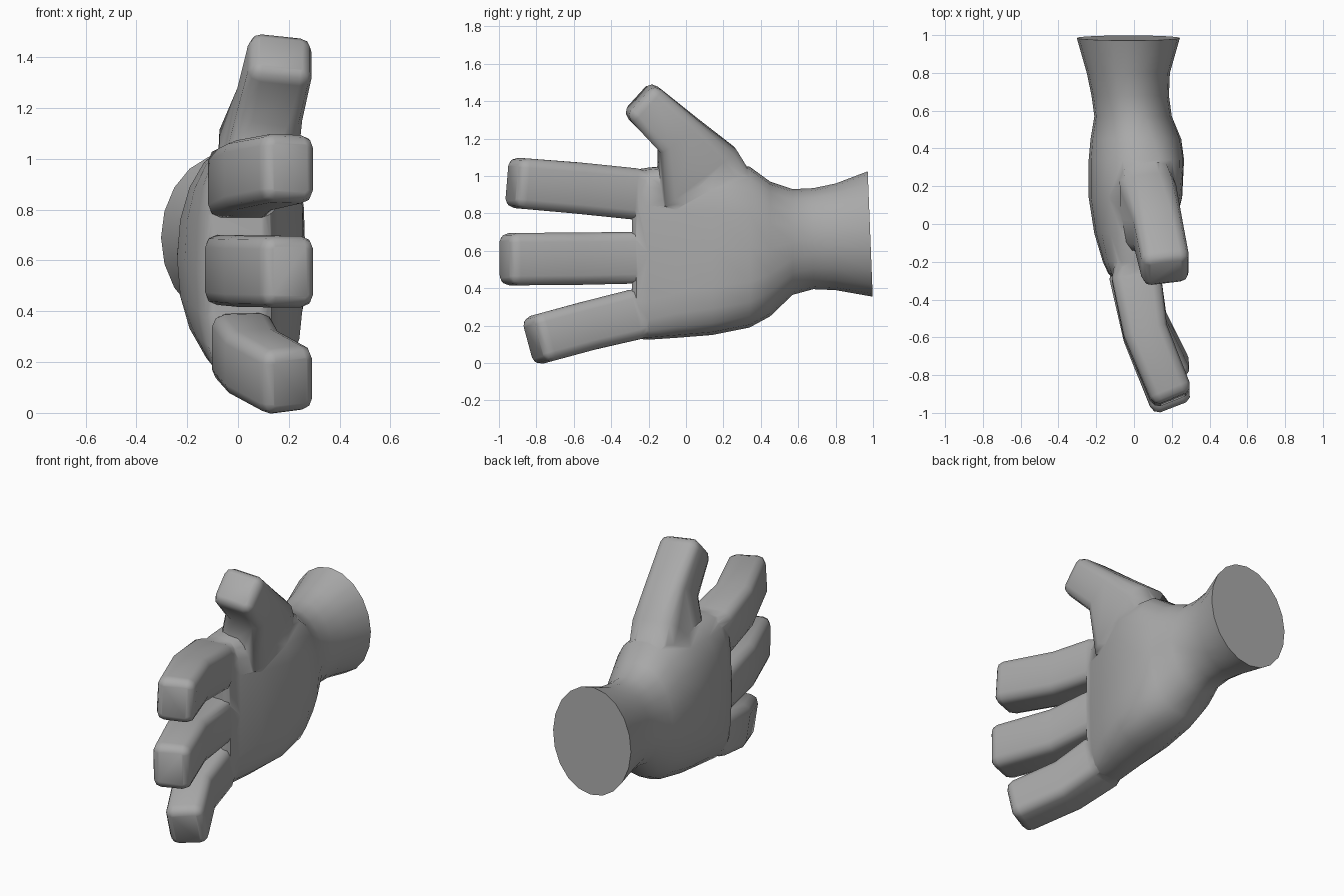
import bpy, bmesh, math
from mathutils import Vector

if "Cube" in bpy.data.objects:
    bpy.data.objects.remove(bpy.data.objects["Cube"])

grey = bpy.data.materials.new("matte_grey")
grey.diffuse_color = (0.4, 0.4, 0.4, 1)
grey.use_nodes = True
grey.node_tree.nodes["Principled BSDF"].inputs["Base Color"].default_value = grey.diffuse_color


def loft(name, rings):
    """Skin a list of equal-length point rings and cap both ends."""
    bm = bmesh.new()
    rows = [[bm.verts.new(p) for p in ring] for ring in rings]
    n = len(rows[0])
    for a, b in zip(rows, rows[1:]):
        for i in range(n):
            j = (i + 1) % n
            bm.faces.new((a[i], a[j], b[j], b[i]))
    bm.faces.new(rows[0])
    bm.faces.new(rows[-1])
    bmesh.ops.recalc_face_normals(bm, faces=bm.faces)
    mesh = bpy.data.meshes.new(name)
    bm.to_mesh(mesh)
    bm.free()
    mesh.materials.append(grey)
    ob = bpy.data.objects.new(name, mesh)
    bpy.context.collection.objects.link(ob)
    return ob


def palm_ring(y, z0, z1, x0, x1, n_back, n_palm, hollow=0.0, tilt=0.0, count=20):
    """Superellipse with a rounder back and a fuller, slightly hollow palm side."""
    cx, cz, a, b = (x0 + x1) / 2, (z0 + z1) / 2, (x1 - x0) / 2, (z1 - z0) / 2
    ring = []
    for i in range(count):
        t = 2 * math.pi * i / count
        c, s = math.cos(t), math.sin(t)
        e = 2 / (n_palm if c > 0 else n_back)
        dx = math.copysign(abs(c) ** e, c) * a
        if c > 0:
            dx -= hollow * c ** 4
        dz = math.copysign(abs(s) ** e, s) * b
        ring.append((cx + dx, y - tilt * dz, cz + dz))
    return ring


def box_ring(c, u, v, hx, hv, core, r):
    """Rectangle with rounded corners: core is the inset, r the corner radius."""
    ring = []
    for k, (sx, sv) in enumerate(((1, 1), (-1, 1), (-1, -1), (1, -1))):
        for m in range(3):
            t = math.pi / 2 * k + math.pi / 4 * m
            ring.append(c + u * (sx * (hx - core) + r * math.cos(t))
                        + v * (sv * (hv - core) + r * math.sin(t)))
    return ring


def digit(name, path, r=0.05):
    """Finger from (x, y, z, half thickness, half width, corner radius) stations."""
    pts = [Vector(p[:3]) for p in path]
    rings = []
    for i, p in enumerate(path):
        before = (pts[i] - pts[max(i - 1, 0)]).normalized()
        after = (pts[min(i + 1, len(pts) - 1)] - pts[i]).normalized()
        t = (before + after).normalized()
        u = Vector((1, 0, 0))
        u = (u - t * u.dot(t)).normalized()
        v = t.cross(u)
        if i < len(path) - 1:
            q = p[5] if len(p) > 5 else r
            rings.append(box_ring(pts[i], u, v, p[3], p[4], q, q))
        else:
            # rounded tip
            for deg in (0, 40, 78):
                k = math.radians(deg)
                c = pts[i] - t * r * (1 - math.sin(k) / math.sin(math.radians(78)))
                rings.append(box_ring(c, u, v, p[3], p[4], r, r * math.cos(k)))
    return loft(name, rings)


# wrist and palm
hand = loft("hand", [
    palm_ring(0.985, 0.355, 1.025, -0.303, 0.243, 2, 2, 0, 0.04),
    palm_ring(0.80, 0.39, 0.96, -0.25, 0.19, 2, 2),
    palm_ring(0.68, 0.395, 0.935, -0.225, 0.185, 2, 2),
    palm_ring(0.57, 0.365, 0.93, -0.21, 0.20, 2, 2),
    palm_ring(0.45, 0.25, 0.97, -0.23, 0.25, 2, 2.4),
    palm_ring(0.34, 0.19, 1.05, -0.24, 0.285, 2, 2.8, 0.02),
    palm_ring(0.14, 0.15, 1.07, -0.24, 0.295, 2.1, 2.9, 0.04),
    palm_ring(-0.05, 0.135, 1.06, -0.21, 0.235, 2.2, 3.2, 0.03),
    palm_ring(-0.20, 0.125, 1.045, -0.165, 0.16, 2.5, 4),
    palm_ring(-0.265, 0.13, 1.035, -0.135, 0.135, 3, 4),
    palm_ring(-0.288, 0.16, 1.0, -0.105, 0.105, 3, 4),
])

# fingers and thumb
digits = [
    digit("upper_finger", [(0.0, -0.08, 0.89, 0.08, 0.09),
                           (0.012, -0.28, 0.905, 0.13, 0.137),
                           (0.06, -0.57, 0.935, 0.118, 0.137),
                           (0.207, -0.93, 0.965, 0.113, 0.135)]),
    digit("middle_finger", [(0.0, -0.08, 0.565, 0.10, 0.11),
                            (0.005, -0.28, 0.563, 0.135, 0.138),
                            (0.06, -0.59, 0.558, 0.118, 0.14),
                            (0.207, -0.97, 0.555, 0.113, 0.14)]),
    digit("lower_finger", [(0.0, -0.08, 0.31, 0.07, 0.10),
                           (0.018, -0.28, 0.258, 0.122, 0.135),
                           (0.06, -0.52, 0.20, 0.115, 0.132),
                           (0.207, -0.815, 0.12, 0.113, 0.132)]),
    digit("thumb", [(0.03, 0.37, 0.74, 0.12, 0.13, 0.09),
                    (0.075, 0.06, 0.995, 0.15, 0.255, 0.09),
                    (0.125, -0.035, 1.215, 0.13, 0.135, 0.06),
                    (0.172, -0.255, 1.415, 0.127, 0.117)]),
]

# weld the digits onto the palm as one skin
bpy.context.view_layer.objects.active = hand
hand.select_set(True)
for d in digits:
    mod = hand.modifiers.new("weld", "BOOLEAN")
    mod.operation = "UNION"
    mod.solver = "EXACT"
    mod.object = d
    bpy.ops.object.modifier_apply(modifier=mod.name)
    bpy.data.objects.remove(d)
bpy.ops.object.shade_smooth_by_angle(angle=math.radians(55))
